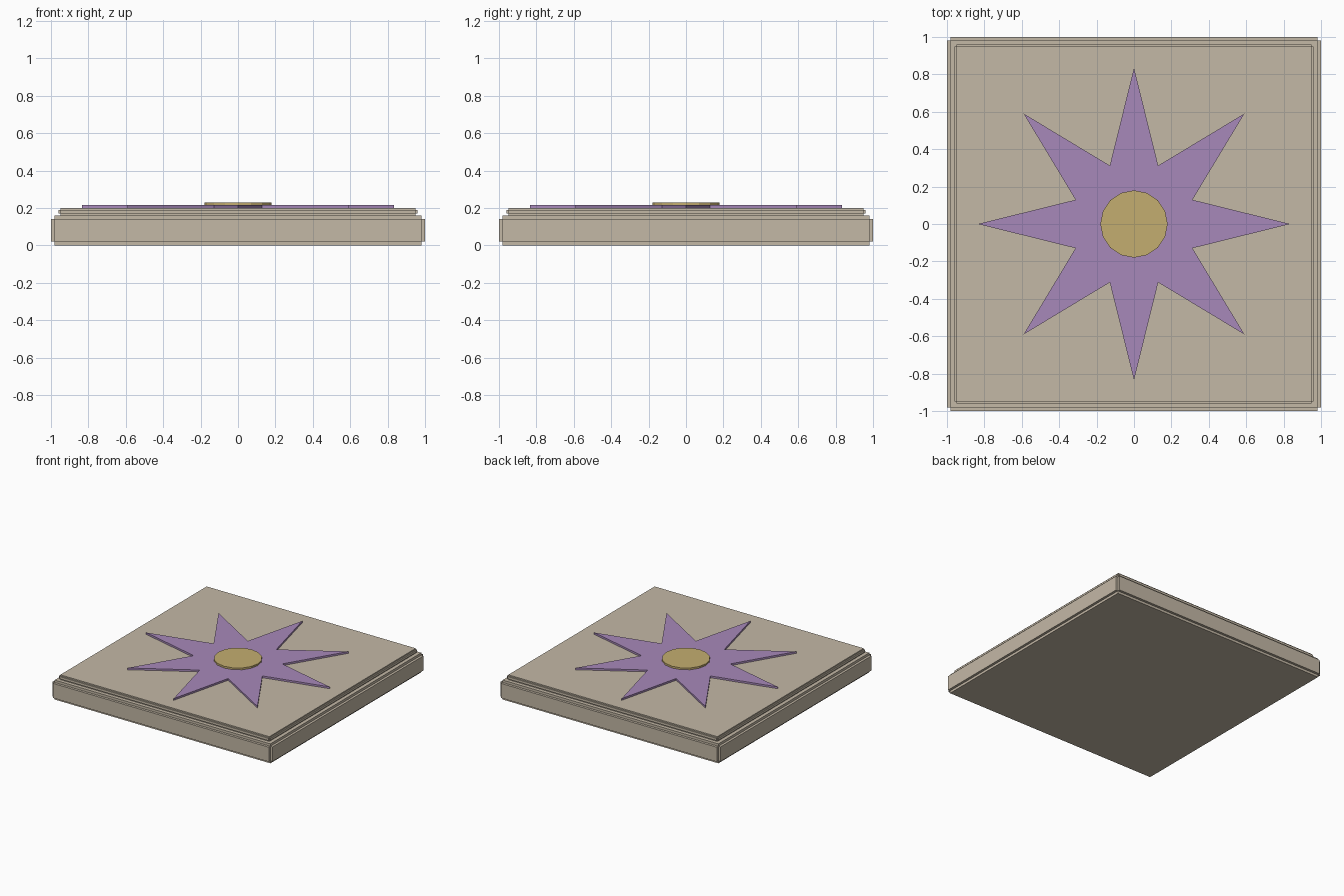
import bpy
import bmesh
from math import sin, cos, pi

if "Cube" in bpy.data.objects:
    bpy.data.objects.remove(bpy.data.objects["Cube"], do_unlink=True)


def material(name, colour):
    mat = bpy.data.materials.new(name)
    mat.use_nodes = True
    mat.diffuse_color = (*colour, 1)
    mat.node_tree.nodes["Principled BSDF"].inputs["Base Color"].default_value = (*colour, 1)
    return mat


def finish(name, bm, mat):
    bmesh.ops.recalc_face_normals(bm, faces=bm.faces)
    mesh = bpy.data.meshes.new(name)
    bm.to_mesh(mesh)
    bm.free()
    mesh.materials.append(mat)
    obj = bpy.data.objects.new(name, mesh)
    bpy.context.collection.objects.link(obj)


def stepped_slab(name, half, bottom, top, step, mat):
    """Square slab with notched edges, made of three crossing boxes."""
    bm = bmesh.new()
    height, middle = top - bottom, (top + bottom) / 2
    for axis in range(3):
        size = [2 * half - 2 * step, 2 * half - 2 * step, height - 2 * step]
        size[axis] += 2 * step
        box = bmesh.ops.create_cube(bm, size=1)["verts"]
        bmesh.ops.scale(bm, vec=size, verts=box)
        bmesh.ops.translate(bm, vec=(0, 0, middle), verts=box)
    finish(name, bm, mat)


def plate(name, radii, count, bottom, top, mat):
    """Upright prism whose corners cycle through the given radii."""
    bm = bmesh.new()
    corners = []
    for i in range(count):
        r, a = radii[i % len(radii)], 2 * pi * i / count
        corners.append(bm.verts.new((r * cos(a), r * sin(a), bottom)))
    face = bm.faces.new(corners)
    raised = bmesh.ops.extrude_face_region(bm, geom=[face], use_keep_orig=True)["geom"]
    verts = [g for g in raised if isinstance(g, bmesh.types.BMVert)]
    bmesh.ops.translate(bm, vec=(0, 0, top - bottom), verts=verts)
    finish(name, bm, mat)


stone = material("warm stone", (0.55, 0.48, 0.38))
purple = material("soft purple", (0.39, 0.25, 0.49))
gold = material("pale gold", (0.55, 0.42, 0.16))

# Stone tile in two tiers
stepped_slab("base_slab", 1.0, 0.0, 0.16, 0.02, stone)
stepped_slab("top_slab", 0.96, 0.16, 0.20, 0.01, stone)

# Star inlay and its centre boss
plate("star", (0.835, 0.338), 16, 0.20, 0.215, purple)
plate("centre_disc", (0.18,), 16, 0.215, 0.23, gold)
